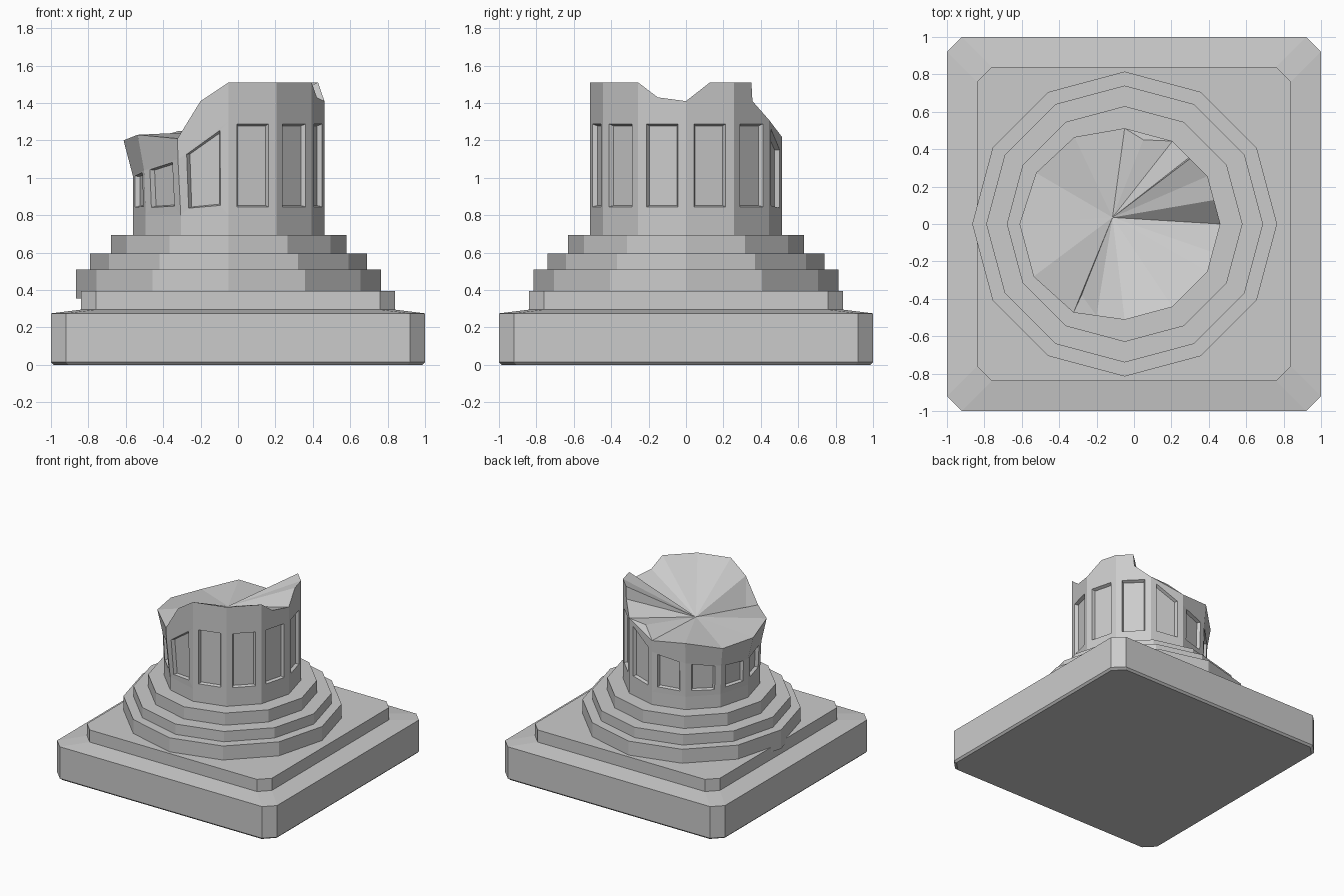
import bpy, bmesh
from math import radians, cos, sin
from mathutils import Vector

if "Cube" in bpy.data.objects:
    bpy.data.objects.remove(bpy.data.objects["Cube"])

CX = -0.05   # tower axis is slightly left of the plinth centre


def finish(name, bm):
    bmesh.ops.recalc_face_normals(bm, faces=bm.faces)
    me = bpy.data.meshes.new(name)
    bm.to_mesh(me)
    bm.free()
    ob = bpy.data.objects.new(name, me)
    bpy.context.collection.objects.link(ob)


def loft(name, rings):
    bm = bmesh.new()
    loops = [[bm.verts.new(p) for p in ring] for ring in rings]
    n = len(loops[0])
    for a, b in zip(loops, loops[1:]):
        for i in range(n):
            j = (i + 1) % n
            bm.faces.new((a[i], a[j], b[j], b[i]))
    bm.faces.new(loops[0][::-1])
    bm.faces.new(loops[-1])
    finish(name, bm)


def square(h, z, c=0.08):
    k = h - c
    return [(h, -k, z), (h, k, z), (k, h, z), (-k, h, z),
            (-h, k, z), (-h, -k, z), (-k, -h, z), (k, -h, z)]


def dodecagon(r, z):
    return [(CX + r * cos(radians(a)), r * sin(radians(a)), z)
            for a in range(0, 360, 30)]


# Square plinth with clipped corners
loft("plinth", [square(0.985, 0), square(1, 0.015), square(1, 0.275),
                square(0.84, 0.295)])
loft("plinth_upper", [square(0.84, 0.28), square(0.84, 0.395)])

# Twelve-sided steps
for i, (r, z0, z1) in enumerate([(0.815, 0.355, 0.51), (0.74, 0.5, 0.595),
                                 (0.63, 0.585, 0.695)]):
    loft(f"step_{i + 1}", [dodecagon(r, z0), dodecagon(r, z1)])

# Broken tower: per corner angle, panel-top height, rim height, lean at each
CORNERS = {a: (1.29, 1.51, 0, 0) for a in range(-90, 61, 30)}
CORNERS.update({0: (1.29, 1.41, 0, 0), 60: (1.29, 1.31, 0, 0),
                90: (1.12, 1.22, 0, 0), 120: (1.07, 1.25, 0.01, 0.025),
                150: (1.03, 1.19, 0.01, 0.035), 180: (1.0, 1.2, 0.0, 0.05),
                210: (1.03, 1.23, 0.01, 0.05), 240: (1.09, 1.21, 0.03, 0.035)})
# Extra jagged rim points along a face: (position along face, height)
JAGS = {-30: [(0.41, 1.43)], 0: [(0.5, 1.51)],
        30: [(0.5, 1.51), (0.53, 1.41)], 240: [(0.45, 1.41)]}

bm = bmesh.new()


def corner(a, z, lean=0.0):
    r = 0.512 + lean
    return bm.verts.new((CX + r * cos(radians(a)), r * sin(radians(a)), z))


angles = list(range(-90, 270, 30))
bottom, sill, lintel, rim = [], [], [], []
for a in angles:
    p, t, lp, lt = CORNERS[a]
    bottom.append(corner(a, 0.68))
    sill.append(corner(a, 0.80))
    lintel.append(corner(a, p + 0.01, lp))
    rim.append(corner(a, t, lt))

rim_chain = []
for i, a in enumerate(angles):
    j = (i + 1) % 12
    bm.faces.new((bottom[i], bottom[j], sill[j], sill[i]))
    jags = [bm.verts.new((*rim[i].co.lerp(rim[j].co, t).xy, z))
            for t, z in JAGS.get(a, [])]
    rim_chain += [rim[i]] + jags
    bm.faces.new([lintel[i], lintel[j], rim[j]] + jags[::-1] + [rim[i]])

    # Recessed window panel
    quad = [sill[i], sill[j], lintel[j], lintel[i]]
    q = [v.co for v in quad]
    inward = Vector((-cos(radians(a + 15)), -sin(radians(a + 15)), 0))

    def on_face(u, v, d=0.0):
        return bm.verts.new(q[0].lerp(q[1], u).lerp(q[3].lerp(q[2], u), v)
                            + inward * d)

    v0 = 0.045 / ((q[2].z + q[3].z) / 2 - 0.80)
    frame = [on_face(u, v) for u, v in
             ((0.17, v0), (0.83, v0), (0.83, 0.975), (0.17, 0.975))]
    back = [on_face(u, v, 0.025) for u, v in
            ((0.21, v0 * 1.15), (0.79, v0 * 1.15), (0.79, 0.955), (0.21, 0.955))]
    for k in range(4):
        m = (k + 1) % 4
        bm.faces.new((quad[k], quad[m], frame[m], frame[k]))
        bm.faces.new((frame[k], frame[m], back[m], back[k]))
    bm.faces.new(back)
bm.faces.new(bottom[::-1])

# Sloping broken top, folded along the diagonal crack
A = bm.verts.new((0.05, 0.45, 1.30))
B = bm.verts.new((-0.28, -0.38, 1.20))
M = bm.verts.new((A.co + B.co) / 2)
ia, ib = rim_chain.index(rim[angles.index(60)]), rim_chain.index(rim[angles.index(240)])
n = len(rim_chain)
for i in range(n):
    u, v = rim_chain[i], rim_chain[(i + 1) % n]
    if i == ia:          # face edge crossing the back end of the crack
        bm.faces.new((u, v, A))
        bm.faces.new((u, A, M))
        bm.faces.new((A, v, M))
    elif i == ib:        # front end of the crack
        bm.faces.new((u, v, B))
        bm.faces.new((u, B, M))
        bm.faces.new((B, v, M))
    else:
        bm.faces.new((u, v, M))
finish("broken_tower", bm)
